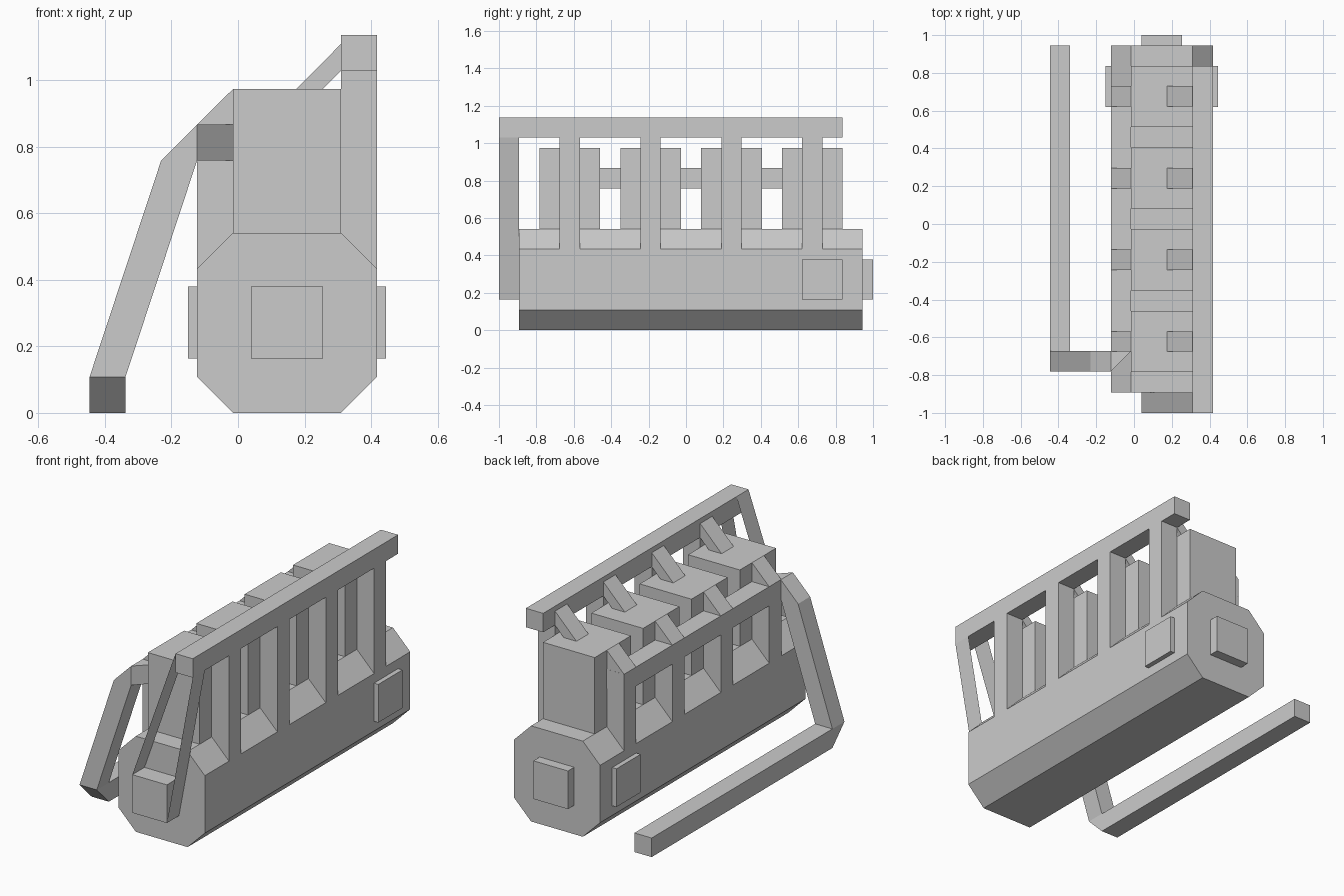
import bpy, bmesh
from mathutils import Vector

if "Cube" in bpy.data.objects:
    bpy.data.objects.remove(bpy.data.objects["Cube"])


def prism(name, profile, y0, y1):
    """Extrude an (x, z) profile along y."""
    bm = bmesh.new()
    face = bm.faces.new([bm.verts.new((x, y0, z)) for x, z in profile])
    ext = bmesh.ops.extrude_face_region(bm, geom=[face])
    moved = [v for v in ext["geom"] if isinstance(v, bmesh.types.BMVert)]
    bmesh.ops.translate(bm, verts=moved, vec=Vector((0, y1 - y0, 0)))
    bmesh.ops.recalc_face_normals(bm, faces=bm.faces)
    return finish(name, bm)


def finish(name, bm):
    mesh = bpy.data.meshes.new(name)
    bm.to_mesh(mesh)
    bm.free()
    obj = bpy.data.objects.new(name, mesh)
    bpy.context.collection.objects.link(obj)
    return obj


def box(name, x0, x1, y0, y1, z0, z1):
    return prism(name, [(x0, z0), (x1, z0), (x1, z1), (x0, z1)], y0, y1)


def cut_corner(obj, point, normal):
    """Mitre one end of a part and cap the cut."""
    bm = bmesh.new()
    bm.from_mesh(obj.data)
    bmesh.ops.bisect_plane(bm, geom=bm.verts[:] + bm.edges[:] + bm.faces[:],
                           plane_co=point, plane_no=normal, clear_outer=True)
    bmesh.ops.holes_fill(bm, edges=[e for e in bm.edges if e.is_boundary])
    bmesh.ops.recalc_face_normals(bm, faces=bm.faces)
    bm.to_mesh(obj.data)
    bm.free()


def belt_strip(name, a, b, y0, y1):
    """Thin flat strip between two (x, z) points."""
    bm = bmesh.new()
    bm.faces.new([bm.verts.new(c) for c in ((a[0], y0, a[1]), (b[0], y0, b[1]),
                                            (b[0], y1, b[1]), (a[0], y1, a[1]))])
    finish(name, bm)


L0, L1, R0, R1 = -0.123, -0.015, 0.309, 0.417   # outer / inner x of both sides

# Chamfered block
prism("engine_block", [(L1, 0), (R0, 0), (R1, 0.108), (R1, 0.433), (R0, 0.541),
                       (L1, 0.541), (L0, 0.433), (L0, 0.108)], -0.892, 0.944)

# Front pulley, rear hub and side covers
box("front_pulley", 0.039, 0.255, -1.0, -0.892, 0.163, 0.379)
box("rear_hub", 0.039, 0.255, 0.944, 1.0, 0.163, 0.379)
box("right_cover", R1, 0.444, 0.62, 0.836, 0.163, 0.379)
box("left_cover", -0.15, L0, 0.62, 0.836, 0.163, 0.379)

# Cylinders with their supports and connectors
for i in range(4):
    c = -0.622 + i * 0.4325
    y0, y1 = c - 0.054, c + 0.054
    box(f"cylinder_{i}", L1, R0, c - 0.162, c + 0.162, 0.541, 0.973)
    prism(f"right_support_{i}", [(R0, 0.541), (R1, 0.433), (R1, 1.029), (R0, 1.029)], y0, y1)
    prism(f"left_support_{i}", [(L1, 0.541), (L0, 0.433), (L0, 0.758), (L1, 0.758)], y0, y1)
    prism(f"intake_stub_{i}", [(0.175, 0.973), (0.255, 0.973), (R0, 1.028), (R0, 1.108)], y0, y1)
    prism(f"exhaust_stub_{i}", [(L0, 0.866), (L1, 0.866), (L1, 0.973)], y0, y1)

# Upper rail with the drive belt to the front pulley
box("upper_rail", R0, R1, -1.0, 0.836, 1.029, 1.136)
belt_strip("belt_left", (R0, 1.136), (0.039, 0.379), -1.0, -0.892)
belt_strip("belt_right", (R1, 1.029), (0.255, 0.163), -1.0, -0.892)

# Exhaust: side rail, down leg and ground pipe with mitred ends
F0, F1 = -0.78, -0.672
rail = box("exhaust_rail", L0, L1, F0, 0.73, 0.758, 0.866)
cut_corner(rail, (L0, F0, 0.8), (1, -1, 0))
prism("exhaust_leg", [(-0.446, 0.108), (-0.338, 0.108), (L0, 0.758), (L0, 0.866),
                      (-0.231, 0.758)], F0, F1)
pipe = box("exhaust_pipe", -0.446, -0.338, F0, 0.944, 0, 0.108)
cut_corner(pipe, (-0.4, F0, 0.108), (0, -1, -1))
